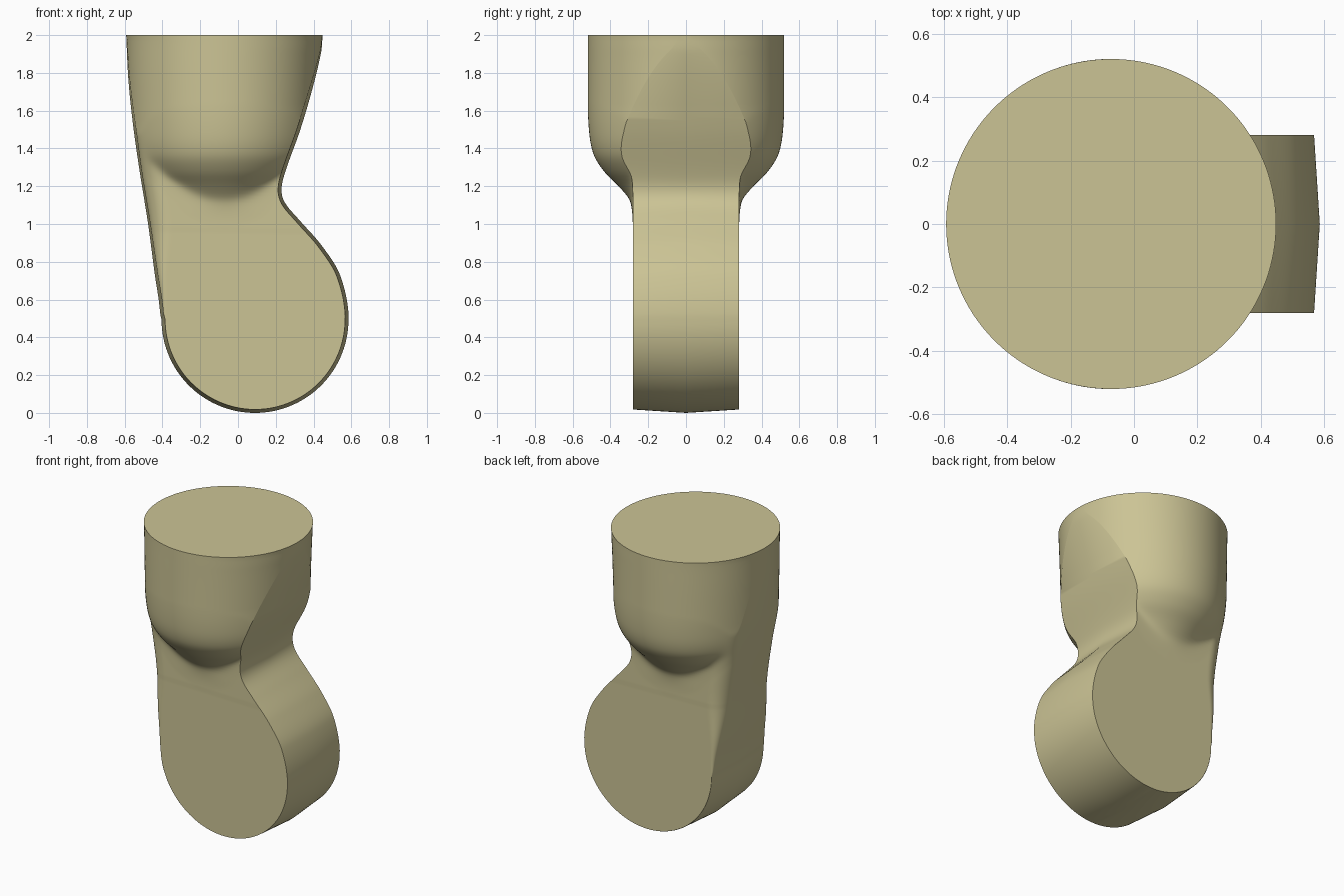
import bpy, bmesh, math
from mathutils import Vector

cube = bpy.data.objects.get("Cube")
if cube:
    bpy.data.objects.remove(cube, do_unlink=True)

# Main dimensions
CUP_X, CUP_R = -0.072, 0.52        # round upper socket
DISC_X, DISC_R = 0.09, 0.495       # round lower end
SLAB, CROWN = 0.28, 0.018          # slab half thickness, rim crown
COLS, LOW_ROWS, HIGH_ROWS = 72, 30, 90

# Profiles as (height, value)
LEFT = [(0.3, -0.365), (0.495, -0.407), (0.6, -0.42), (0.73, -0.44), (1.0, -0.476),
        (1.275, -0.52), (1.52, -0.555), (1.76, -0.58), (2.0, -0.592)]
RIGHT = [(0.3, 0.545), (0.495, 0.586), (0.73, 0.54), (0.89, 0.44), (1.015, 0.33),
         (1.11, 0.25), (1.18, 0.23), (1.275, 0.25), (1.5, 0.33), (1.72, 0.395),
         (1.91, 0.44), (2.0, 0.448)]
CUP = [(0.97, 0.0), (1.05, 0.2), (1.14, 0.292), (1.2, 0.355), (1.275, 0.432),
       (1.365, 0.488), (1.5, 0.513), (1.75, 0.52), (2.0, 0.52)]
ROUND = [(0.5, 0.005), (0.75, 0.05), (1.0, 0.11), (1.3, 0.12), (1.7, 0.1), (2.0, 0.1)]


def curve(points, z):
    """Smooth interpolation of a profile at height z."""
    z = min(max(z, points[0][0]), points[-1][0])
    i = 0
    while i < len(points) - 2 and z > points[i + 1][0]:
        i += 1

    def slope(k):
        a, b = points[max(k - 1, 0)], points[min(k + 1, len(points) - 1)]
        return (b[1] - a[1]) / (b[0] - a[0])

    (z0, v0), (z1, v1) = points[i], points[i + 1]
    h = z1 - z0
    t = (z - z0) / h
    ease = t * t * (3 - 2 * t)
    return (v0 + (v1 - v0) * ease + h * slope(i) * t * (1 - t) ** 2
            - h * slope(i + 1) * t * t * (1 - t))


def half_depth(x, z, left):
    """Half thickness: rounded slab blended with the round socket."""
    r = curve(ROUND, z)
    gap = max(r - (x - left), 0)
    slab = SLAB - r + math.sqrt(max(r * r - gap * gap, 0))
    dx = x - CUP_X
    cup = math.sqrt(max(curve(CUP, z) ** 2 - dx * dx, 0))
    blend = 0.5 * (cup + slab + math.sqrt((cup - slab) ** 2 + 0.0012)) if z > 0.97 else slab
    if z > 1.1:
        blend = min(blend, math.sqrt(max(CUP_R ** 2 - dx * dx, 0)))
    return blend


# Silhouette rows from top to bottom
rows = []
for i in range(HIGH_ROWS):
    z = 2 + (DISC_R - 2) * i / HIGH_ROWS
    rows.append((z, curve(LEFT, z), curve(RIGHT, z)))
for i in range(LOW_ROWS + 1):
    a = math.pi / 2 * i / LOW_ROWS
    half = DISC_R * math.cos(a)
    rows.append((DISC_R * (1 - math.sin(a)), DISC_X - half, DISC_X + half))
outline = [Vector((l, 0, z)) for z, l, r in rows]
outline += [Vector((r, 0, z)) for z, l, r in reversed(rows[:-1])]


def inward(k):
    """Inward direction of the silhouette at point k."""
    t = outline[min(k + 1, len(outline) - 1)] - outline[max(k - 1, 0)]
    return Vector((-t.z, 0, t.x)).normalized()


# Loft one ring per row, with a crowned rim on the centre plane
bm = bmesh.new()
rings = []
last = len(outline) - 1
for k, (z, left, right) in enumerate(rows):
    xs = [(1 - math.cos(math.pi * j / COLS)) / 2 for j in range(COLS + 1)]
    depth = [half_depth(left + (right - left) * s, z, left) for s in xs]
    ends = []
    for idx, w in ((k, depth[0]), (last - k, depth[-1])):
        drop = 0 if k == 0 else CROWN * min(w / SLAB, 1)
        ends.append(outline[idx] + inward(idx) * drop)
    face = [ends[0].lerp(ends[1], s) for s in xs]
    ring = [Vector((p.x, -w, p.z)) for p, w in zip(face, depth)]
    ring.append(outline[last - k])
    ring += [Vector((p.x, w, p.z)) for p, w in reversed(list(zip(face, depth)))]
    ring.append(outline[k])
    rings.append([bm.verts.new(p) for p in ring])
for upper, lower in zip(rings, rings[1:]):
    n = len(upper)
    for j in range(n):
        m = (j + 1) % n
        bm.faces.new((upper[j], upper[m], lower[m], lower[j]))
bm.faces.new(rings[0])
bmesh.ops.remove_doubles(bm, verts=bm.verts, dist=0.0002)
bmesh.ops.recalc_face_normals(bm, faces=bm.faces)
mesh = bpy.data.meshes.new("limb_link")
bm.to_mesh(mesh)
bm.free()

# Colour and shading
color = (0.60, 0.55, 0.30, 1)
mat = bpy.data.materials.new("khaki")
mat.use_nodes = True
mat.diffuse_color = color
mat.node_tree.nodes["Principled BSDF"].inputs["Base Color"].default_value = color
mesh.materials.append(mat)
link = bpy.data.objects.new("limb_link", mesh)
bpy.context.collection.objects.link(link)
bpy.ops.object.select_all(action="DESELECT")
link.select_set(True)
bpy.context.view_layer.objects.active = link
bpy.ops.object.shade_smooth_by_angle(angle=math.radians(35))
